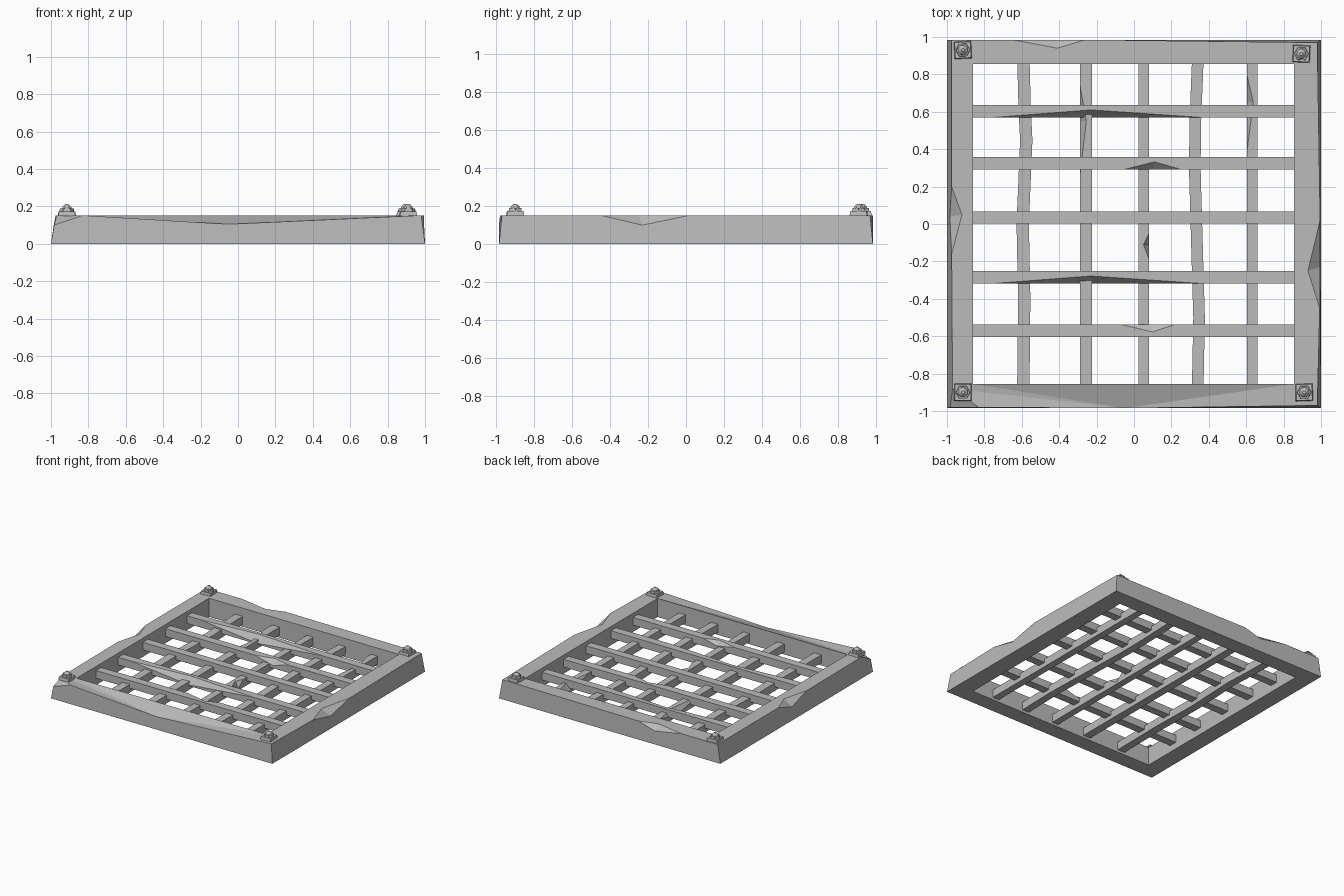
import bpy, bmesh, math
from mathutils import Matrix

if "Cube" in bpy.data.objects:
    bpy.data.objects.remove(bpy.data.objects["Cube"], do_unlink=True)

iron = bpy.data.materials.new("worn_grey_metal")
iron.use_nodes = True
GREY = (0.5, 0.5, 0.5, 1)
iron.diffuse_color = GREY
iron.node_tree.nodes["Principled BSDF"].inputs["Base Color"].default_value = GREY


def finish(bm, name):
    bmesh.ops.remove_doubles(bm, verts=bm.verts[:], dist=0.0001)
    bmesh.ops.recalc_face_normals(bm, faces=bm.faces[:])
    mesh = bpy.data.meshes.new(name)
    bm.to_mesh(mesh)
    bm.free()
    mesh.materials.append(iron)
    obj = bpy.data.objects.new(name, mesh)
    bpy.context.collection.objects.link(obj)
    return obj


def face(bm, *points):
    bm.faces.new([bm.verts.new(p) for p in points])


# Outer frame: four tapered rails with chipped outer edges
def build_frame():
    bm = bmesh.new()
    top = 0.152
    base = [(-1, -.985, 0), (1, -.985, 0), (1, .985, 0), (-1, .985, 0)]
    hole = [(-.86, -.855), (.855, -.855), (.855, .855), (-.86, .855)]
    inner = [(x, y, top) for x, y in hole]
    floor = [(x, y, 0) for x, y in hole]
    # rim corners; the first one is knocked off
    low = (-.983, -.98, .10)
    cut_front, cut_left = (-.83, -.98, top), (-.97, -.88, top)
    dip = (-.05, -.985, .105)
    right, back, left = (.98, -.97, top), (.98, .97, top), (-.975, .985, top)
    # chip = start, point on top, point on side, end
    chips = {
        1: ((.993, -.45, top), (.93, -.25, top), (.995, -.23, .10), (.995, .02, top)),
        2: ((-.26, .985, top), (-.41, .94, top), (-.41, .985, .11), (-.65, .985, top)),
        3: ((-.975, .20, top), (-.92, .05, top), (-.985, .04, .10), (-.975, -.16, top)),
    }
    for i in range(4):
        j = (i + 1) % 4
        face(bm, inner[i], inner[j], floor[j], floor[i])
        face(bm, base[i], base[j], floor[j], floor[i])
    ends = {1: (right, back), 2: (back, left), 3: (left, cut_left)}
    for i, (a, m, s, b) in chips.items():
        j = (i + 1) % 4
        start, end = ends[i]
        face(bm, inner[j], inner[i], start, a, m, b, end)
        side = [base[j], base[i], start, a, s, b, end]
        face(bm, *(side + [low] if i == 3 else side))
        face(bm, a, m, s)
        face(bm, m, b, s)
    # front rail slopes down to its dented edge
    fan = [cut_front, cut_left, inner[0], inner[1], right]
    for p, q in zip(fan, fan[1:]):
        face(bm, dip, p, q)
    face(bm, low, cut_front, cut_left)
    face(bm, base[0], base[1], right, dip, cut_front, low)
    finish(bm, "outer_frame")


# Grating bar with optional edge chips and sideways bends
def bar(name, axis, centre, half, z0, z1, chips=(), bends=()):
    bm = bmesh.new()
    end = .87
    edge = {}
    for s in (-1, 1):
        crest = [(-end, s * half, z1)]
        flank = crest[:]
        for side, a, m, b, inset, drop in chips:
            if side != s:
                continue
            pa, pb = (a, s * half, z1), (b, s * half, z1)
            pt, ps = (m, s * (half - inset), z1), (m, s * half, z1 - drop)
            crest += [pa, pt, pb]
            flank += [pa, ps, pb]
            face(bm, pa, pt, ps)
            face(bm, pt, pb, ps)
        crest.append((end, s * half, z1))
        flank.append(crest[-1])
        edge[s] = crest
        face(bm, (-end, s * half, z0), (end, s * half, z0), *reversed(flank))
    face(bm, *edge[-1], *reversed(edge[1]))
    face(bm, *[(u, v * half, z0) for u, v in ((-end, -1), (-end, 1), (end, 1), (end, -1))])
    for u in (-end, end):
        face(bm, *[(u, v * half, z) for v, z in ((-1, z0), (1, z0), (1, z1), (-1, z1))])
    bmesh.ops.remove_doubles(bm, verts=bm.verts[:], dist=0.0001)
    for u, _ in bends[1:-1]:
        bmesh.ops.bisect_plane(bm, geom=bm.verts[:] + bm.edges[:] + bm.faces[:],
                               plane_co=(u, 0, 0), plane_no=(1, 0, 0))
    for v in bm.verts:
        for (u0, d0), (u1, d1) in zip(bends, bends[1:]):
            if u0 <= v.co.x < u1:
                v.co.y += d0 + (d1 - d0) * (v.co.x - u0) / (u1 - u0)
                break
        u, w, z = v.co
        v.co = (u, centre + w, z) if axis == "x" else (centre + w, u, z)
    finish(bm, name)


# Stepped bolt: square washer, hexagonal nut, domed tip
def bolt(name, x, y, turn):
    bm = bmesh.new()
    for sides, r0, r1, z0, z1 in ((4, .066, .060, .148, .174), (6, .039, .037, .174, .190),
                                  (8, .027, .024, .190, .199), (8, .024, .009, .199, .212)):
        spin = Matrix.Rotation(turn + math.pi / sides, 4, "Z")
        bmesh.ops.create_cone(bm, cap_ends=True, segments=sides, radius1=r0, radius2=r1,
                              depth=z1 - z0,
                              matrix=Matrix.Translation((x, y, (z0 + z1) / 2)) @ spin)
    finish(bm, name)


build_frame()

# Upper bars, left to right
long_chip = [(-1, -.75, -.23, .36, .04, .055)]
cross_bars = [
    (.603, long_chip),
    (.325, [(-1, -.05, .11, .25, .04, .04)]),
    (.035, []),
    (-.285, long_chip),
    (-.57, [(1, -.07, .10, .22, .04, .03)]),
]
for i, (y, chips) in enumerate(cross_bars):
    bar(f"cross_bar_{i + 1}", "x", y, .033, .055, .118, chips)

# Lower bars, front to back
wavy_a = [(-.9, 0), (-.4, .005), (0, -.003), (.45, .016), (.6, .008), (.9, 0)]
wavy_b = [(-.9, 0), (-.5, .008), (-.3, .002), (.3, -.015), (.55, -.012), (.9, .002)]
long_bars = [
    (-.592, .033, [], wavy_a),
    (-.257, .033, [(-1, .25, .55, .75, .035, .05)], []),
    (.053, .028, [(1, -.19, -.11, -.05, .03, .05)], []),
    (.34, .031, [], wavy_b),
    (.632, .029, [(-1, .38, .65, .80, .035, .05)], []),
]
for i, (x, half, chips, bends) in enumerate(long_bars):
    bar(f"long_bar_{i + 1}", "y", x, half, .02, .086, chips, bends)

# Corner bolts
for name, x, y, turn in (("back_right", -.915, .93, .05), ("back_left", .895, .91, -.04),
                         ("front_left", .91, -.90, .03), ("front_right", -.915, -.90, 0)):
    bolt(f"bolt_{name}", x, y, turn)
